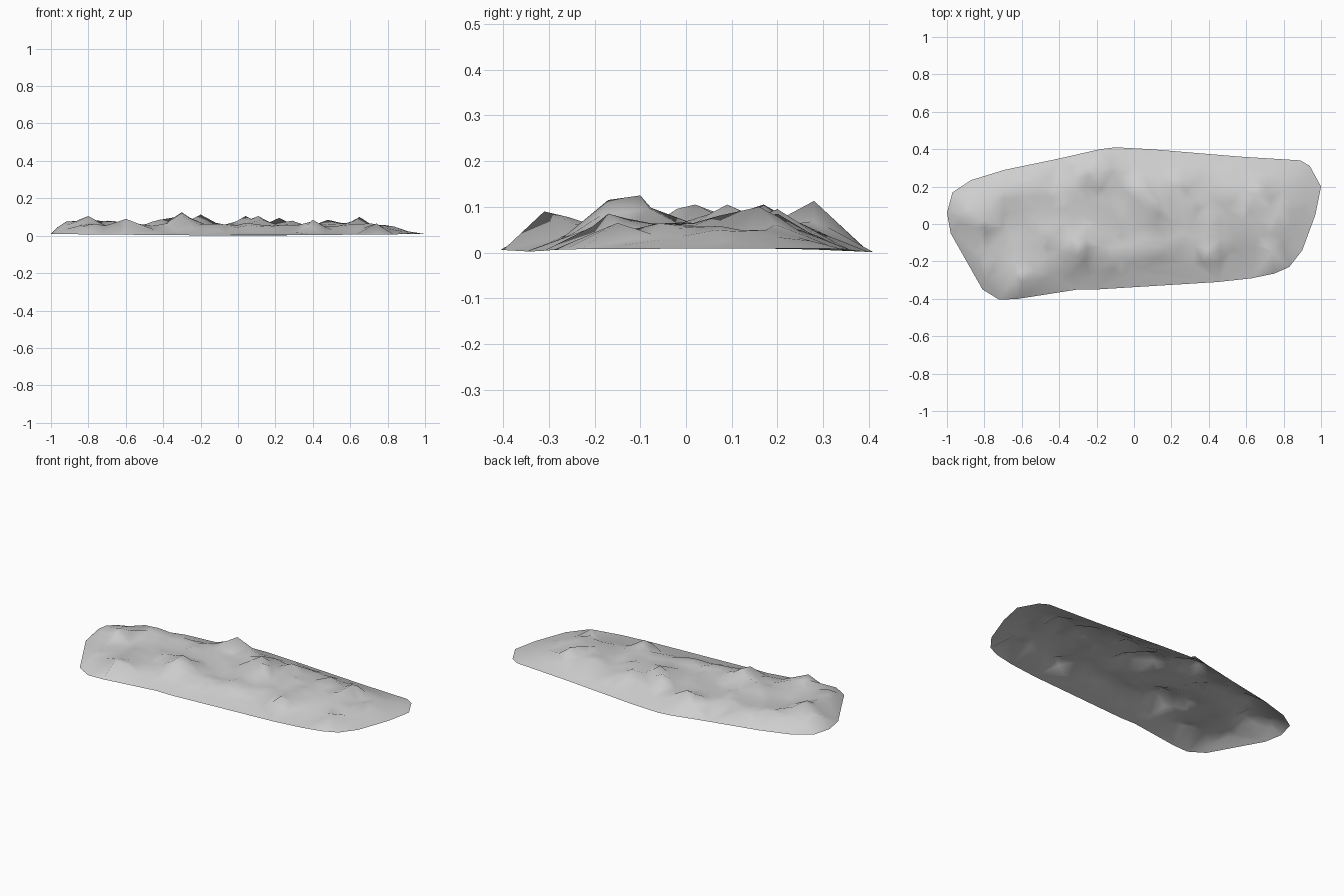
import bpy
import random
from mathutils import Vector, geometry, noise

random.seed(4)
if "Cube" in bpy.data.objects:
    bpy.data.objects.remove(bpy.data.objects["Cube"], do_unlink=True)

# Ground outline of the rubble, clockwise from the right-hand tip
OUTLINE = [Vector(p) for p in (
    (-1, .06), (-.97, .17), (-.87, .235), (-.69, .29), (-.4, .35), (-.18, .4),
    (-.1, .41), (.09, .4), (.57, .36), (.89, .34), (.94, .31), (1, .2),
    (.97, .05), (.9, -.14), (.83, -.23), (.75, -.265), (.63, -.29),
    (.45, -.31), (-.2, -.35), (-.3, -.35), (-.62, -.4), (-.72, -.405),
    (-.81, -.35), (-.98, -.05))]

# Stones poking out of the heap: x, y, height, radius
STONES = (
    (-.8, .02, .105, .1), (-.92, .06, .075, .06), (-.6, -.31, .09, .09),
    (-.3, -.1, .125, .08), (-.31, -.17, .115, .08), (-.42, -.07, .085, .08),
    (-.2, .28, .113, .1), (-.37, .08, .08, .07), (.04, .17, .105, .08),
    (.11, .09, .105, .08), (.22, .2, .095, .07), (.29, .08, .08, .07),
    (.4, -.17, .085, .08), (.48, .2, .085, .06), (.65, .16, .1, .07),
    (.62, .07, .08, .06), (.74, -.15, .065, .07), (-.7, .18, .08, .1))


def edge_distance(p):
    """Distance inside the outline; negative outside."""
    gaps = []
    for a, b in zip(OUTLINE, OUTLINE[1:] + OUTLINE[:1]):
        e = (b - a).normalized()
        gaps.append(e.y * (p.x - a.x) - e.x * (p.y - a.y))
    return min(gaps)


def height(p):
    """Sloped bank, rough top and cone-like stones."""
    rim = .009 * abs(p.x)
    d = edge_distance(p)
    if d < .01:
        return rim
    width = .07 if p.x < -.5 else .14
    ramp = min(1, d / width)
    level = .058 - .1 * max(0, p.x - .7)
    rough = .022 * noise.noise(Vector((p.x * 9, p.y * 9, 3)))
    z = rim + (level + rough - rim) * ramp
    for x, y, top, radius in STONES:
        near = 1 - (p - Vector((x, y))).length / radius
        if near > 0:
            z = max(z, z + (top - z) * min(1, near * 1.35))
    return z


# Scatter points inside the outline: stone tops first, then a jittered grid
points = list(OUTLINE) + [Vector(s[:2]) for s in STONES]
step = .065
for i in range(-16, 17):
    for j in range(-7, 8):
        p = Vector((i * step + random.uniform(-.022, .022),
                    j * step + random.uniform(-.022, .022)))
        clear = all((p - Vector(s[:2])).length > .035 for s in STONES)
        if clear and edge_distance(p) > .03:
            points.append(p)

# Triangulate the open shell and lift it to its heights
ring = list(range(len(OUTLINE)))[::-1]
flat, _, faces, *_ = geometry.delaunay_2d_cdt(points, [], [ring], 1, 1e-5)
mesh = bpy.data.meshes.new("rubble_heap")
mesh.from_pydata([(p.x, p.y, height(p)) for p in flat], [], faces)
mesh.update()
for poly in mesh.polygons:
    if poly.normal.z < 0:
        poly.flip()
mesh.update()
for poly in mesh.polygons:
    poly.use_smooth = True

# Plain stone colour
stone = bpy.data.materials.new("light_grey_stone")
stone.use_nodes = True
grey = (.62, .62, .62, 1)
stone.diffuse_color = grey
stone.node_tree.nodes["Principled BSDF"].inputs["Base Color"].default_value = grey
mesh.materials.append(stone)

rubble = bpy.data.objects.new("rubble_heap", mesh)
bpy.context.collection.objects.link(rubble)
